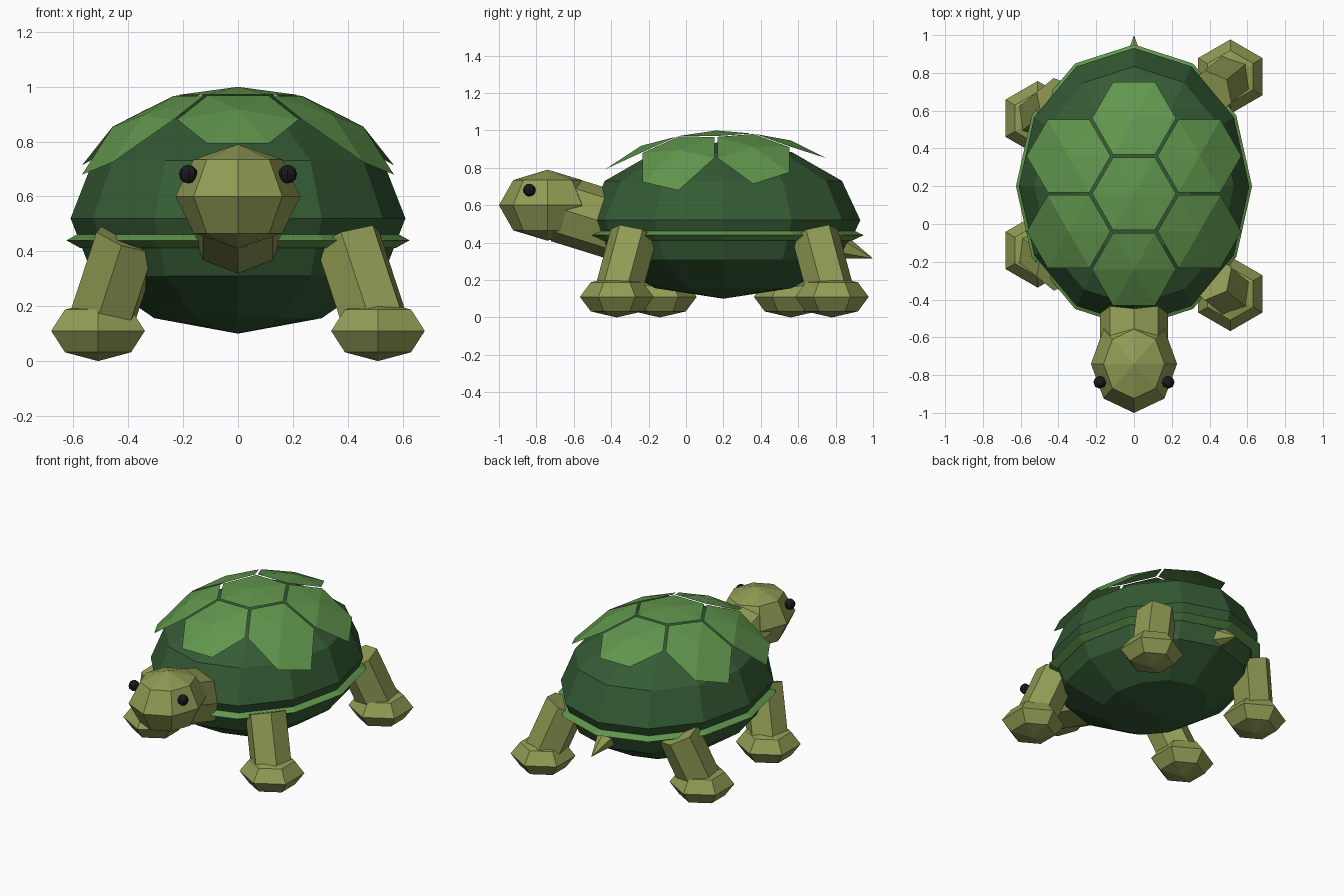
import bpy, bmesh, math
from mathutils import Vector, Matrix

if "Cube" in bpy.data.objects:
    bpy.data.objects.remove(bpy.data.objects["Cube"])


def material(name, rgb):
    m = bpy.data.materials.new(name)
    m.diffuse_color = (*rgb, 1)
    m.use_nodes = True
    m.node_tree.nodes["Principled BSDF"].inputs["Base Color"].default_value = m.diffuse_color
    return m


SHELL = material("dark_green", (0.035, 0.105, 0.035))
PLATE = material("light_green", (0.12, 0.31, 0.075))
SKIN = material("olive_skin", (0.28, 0.33, 0.09))
BLACK = material("black", (0.01, 0.01, 0.012))


def finish(bm, name, mat, matrix=None):
    if matrix is not None:
        bm.transform(matrix)
    me = bpy.data.meshes.new(name)
    bm.to_mesh(me)
    bm.free()
    me.materials.append(mat)
    ob = bpy.data.objects.new(name, me)
    bpy.context.collection.objects.link(ob)
    return ob


def lathe(name, profile, sides, mat, matrix, closed=False):
    """Turn (radius, z) points round z, with the first vertex on +y."""
    bm = bmesh.new()
    rings = []
    for r, z in profile:
        if r < 1e-5:
            rings.append([bm.verts.new((0, 0, z))] * sides)
        else:
            rings.append([bm.verts.new((r * math.sin(2 * math.pi * i / sides),
                                        r * math.cos(2 * math.pi * i / sides), z))
                          for i in range(sides)])
    pairs = list(zip(rings, rings[1:]))
    if closed:
        pairs.append((rings[-1], rings[0]))
    for a, b in pairs:
        for i in range(sides):
            j = (i + 1) % sides
            bm.faces.new(list(dict.fromkeys((a[i], a[j], b[j], b[i]))))
    if not closed:
        for ring in (rings[0], rings[-1]):
            if len(set(ring)) > 2:
                bm.faces.new(ring)
    bmesh.ops.recalc_face_normals(bm, faces=bm.faces[:])
    return finish(bm, name, mat, matrix)


def ellipsoid(name, centre, radii, sides, rings, mat):
    prof = [(math.sin(math.pi * k / rings), -math.cos(math.pi * k / rings))
            for k in range(rings + 1)]
    return lathe(name, prof, sides, mat,
                 Matrix.Translation(centre) @ Matrix.Diagonal((*radii, 1)))


def rod(name, a, b, r1, r2, sides, mat):
    a, b = Vector(a), Vector(b)
    turn = (b - a).to_track_quat('Z', 'Y').to_matrix().to_4x4()
    return lathe(name, [(r1, 0), (r2, (b - a).length)], sides, mat,
                 Matrix.Translation(a) @ turn)


# Shell body and the diamond-section rim around it
ellipsoid("shell", (0, 0.2, 0.52), (0.61, 0.732, 0.42), 12, 6, SHELL)
lathe("shell_rim", [(0.625, 0), (0.575, 0.028), (0.525, 0), (0.575, -0.028)], 12, PLATE,
      Matrix.Translation((0, 0.2, 0.44)) @ Matrix.Diagonal((1, 1.2, 1, 1)), closed=True)


# Seven hexagonal plates floating just above the dome
def on_dome(x, y):
    s = 1 - (x / 0.637) ** 2 - ((y - 0.2) / 0.785) ** 2
    return (x, y, 0.52 + 0.48 * math.sqrt(max(s, 0)))


bm = bmesh.new()
centres = [(0, 0.16)] + [(0.4 * math.cos(math.radians(30 + 60 * k)),
                          0.16 + 0.4 * math.sin(math.radians(30 + 60 * k))) for k in range(6)]
for cx, cy in centres:
    mid = bm.verts.new(on_dome(cx, cy))
    rim = [bm.verts.new(on_dome(cx + 0.222 * math.cos(math.pi * k / 3),
                                cy + 0.222 * math.sin(math.pi * k / 3))) for k in range(6)]
    for k in range(6):
        bm.faces.new((mid, rim[k], rim[(k + 1) % 6]))
finish(bm, "shell_plates", PLATE)

# Head, neck and tail
ellipsoid("head", (0, -0.74, 0.6), (0.228, 0.26, 0.19), 8, 4, SKIN)
rod("neck", (0, -0.30, 0.465), (0, -0.67, 0.58), 0.18, 0.18, 8, SKIN)
rod("tail", (0, 0.72, 0.42), (0, 1.0, 0.315), 0.11, 0.0, 6, SKIN)

# Eyes
for side, s in (("right", 1), ("left", -1)):
    ellipsoid(side + "_eye", (s * 0.181, -0.838, 0.681), (0.034,) * 3, 8, 6, BLACK)

# Legs in mid-stride, each with a flattened foot
for name, s, hip_y, foot_y in (("front_right", 1, -0.28, -0.37), ("front_left", -1, -0.23, -0.14),
                               ("back_right", 1, 0.69, 0.78), ("back_left", -1, 0.65, 0.56)):
    rod(name + "_leg", (s * 0.40, hip_y, 0.445), (s * 0.51, foot_y, 0.11), 0.128, 0.128, 6, SKIN)
    ellipsoid(name + "_foot", (s * 0.51, foot_y, 0.11), (0.197, 0.197, 0.11), 6, 4, SKIN)
